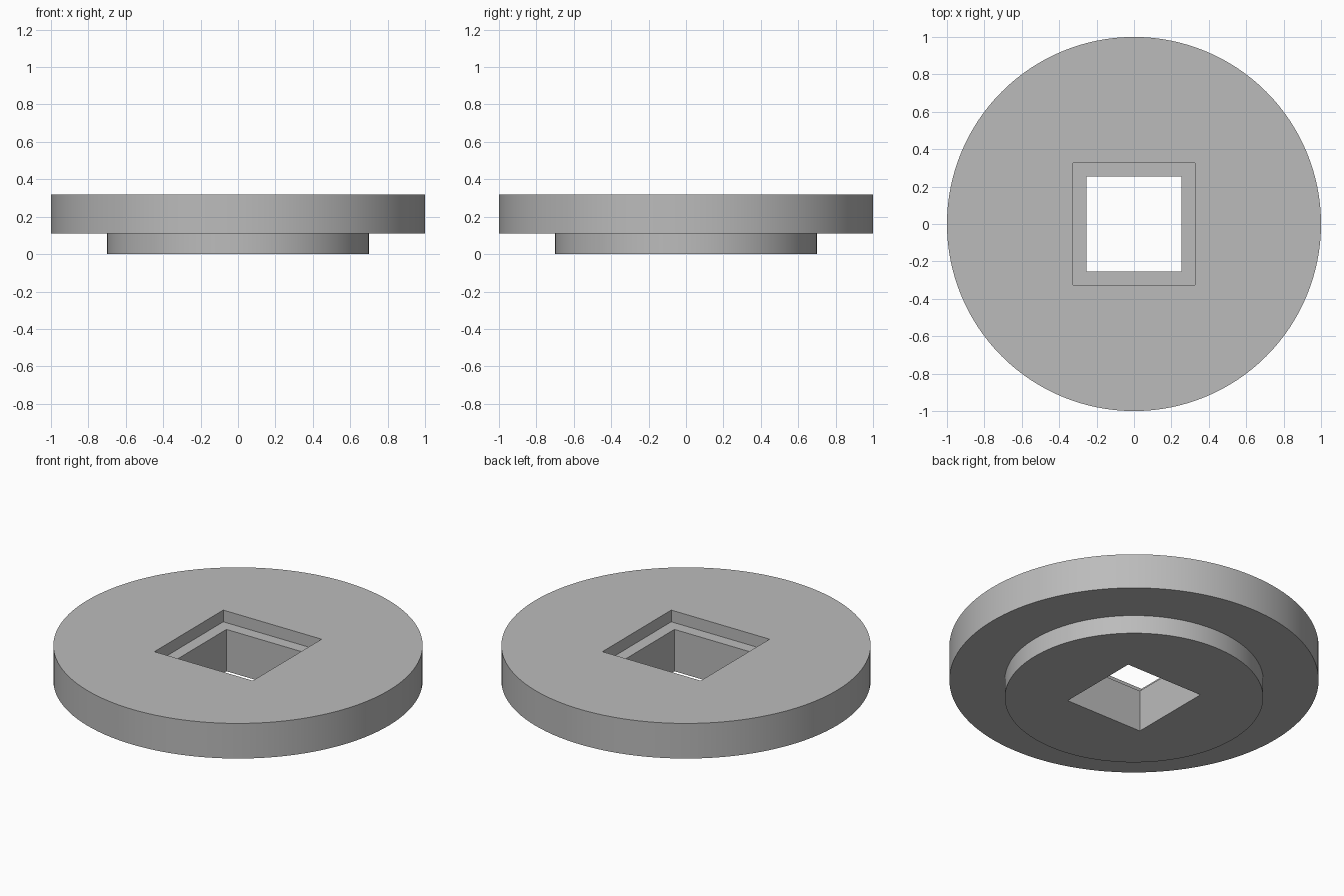
import bpy
import bmesh
from math import sin, cos, tau, radians

SIDES = 128  # multiple of 8, so the square rings get true corners

cube = bpy.data.objects.get("Cube")
if cube:
    bpy.data.objects.remove(cube, do_unlink=True)


def circle(radius, z):
    return [(radius * cos(tau * i / SIDES), radius * sin(tau * i / SIDES), z)
            for i in range(SIDES)]


def square(half, z):
    # push a circle's points out onto the sides of a square
    return [(half * x / max(abs(x), abs(y)), half * y / max(abs(x), abs(y)), z)
            for x, y, _ in circle(1, z)]


# closed chain of rings: hub, flange, recess, through hole
rings = [
    circle(0.70, 0.0), circle(0.70, 0.11),
    circle(1.0, 0.11), circle(1.0, 0.32),
    square(0.325, 0.32), square(0.325, 0.25),
    square(0.255, 0.25), square(0.255, 0.0),
]
bm = bmesh.new()
loops = [[bm.verts.new(p) for p in ring] for ring in rings]
for a, b in zip(loops, loops[1:] + loops[:1]):
    for i in range(SIDES):
        j = (i + 1) % SIDES
        bm.faces.new((a[i], a[j], b[j], b[i]))
bmesh.ops.recalc_face_normals(bm, faces=bm.faces)

mesh = bpy.data.meshes.new("flanged_disc")
bm.to_mesh(mesh)
bm.free()
disc = bpy.data.objects.new("flanged_disc", mesh)
bpy.context.collection.objects.link(disc)

# plain grey
grey = bpy.data.materials.new("grey")
grey.use_nodes = True
colour = (0.5, 0.5, 0.5, 1.0)
grey.diffuse_color = colour
grey.node_tree.nodes["Principled BSDF"].inputs["Base Color"].default_value = colour
mesh.materials.append(grey)

# smooth round walls, sharp rims and corners
bpy.ops.object.select_all(action="DESELECT")
disc.select_set(True)
bpy.context.view_layer.objects.active = disc
bpy.ops.object.shade_smooth_by_angle(angle=radians(30))
